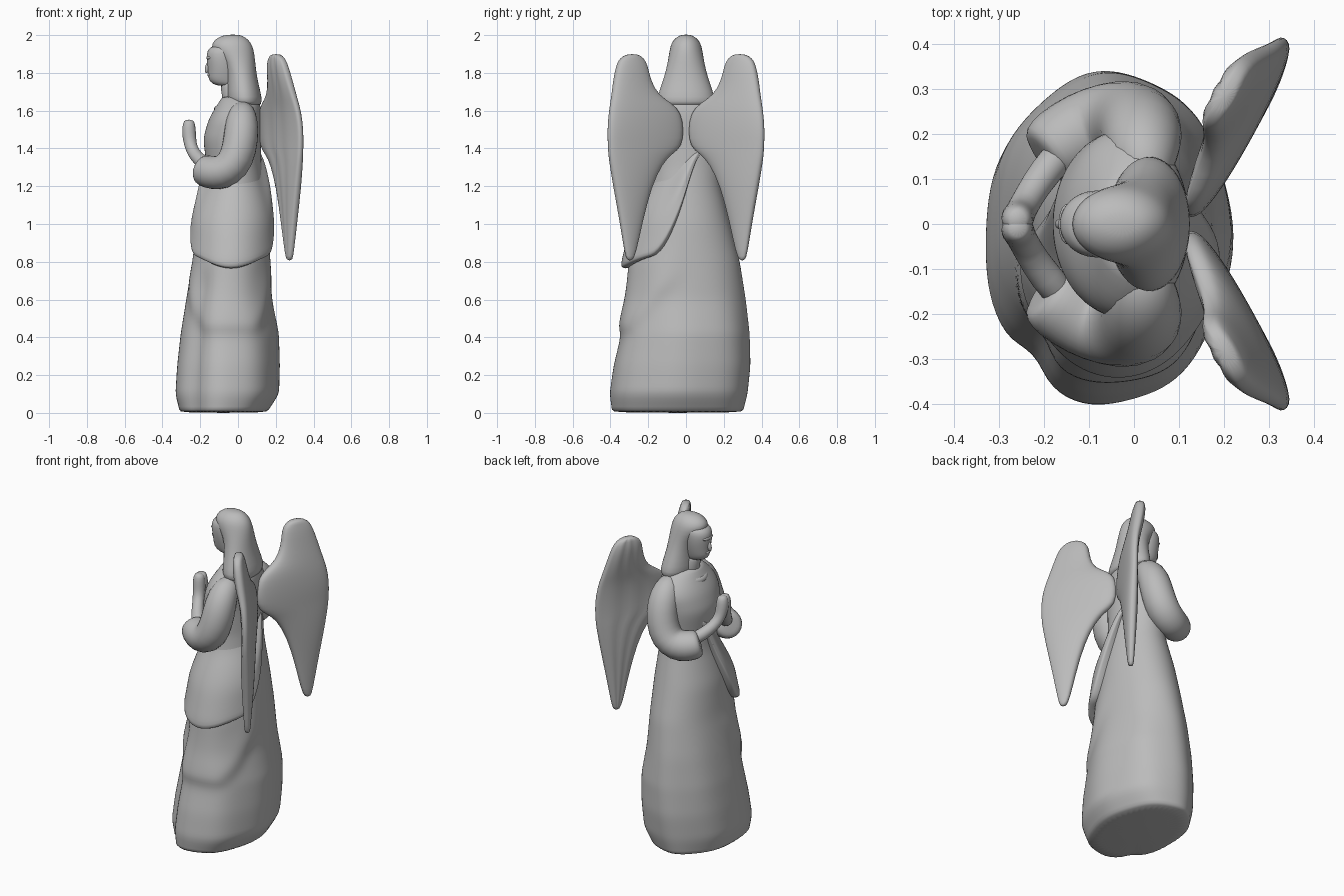
import bpy, bmesh, math
from mathutils import Vector

cube = bpy.data.objects.get("Cube")
if cube:
    bpy.data.objects.remove(cube, do_unlink=True)

stone = bpy.data.materials.new("grey_stone")
stone.use_nodes = True
GREY = (0.5, 0.5, 0.5, 1)
stone.diffuse_color = GREY
stone.node_tree.nodes["Principled BSDF"].inputs["Base Color"].default_value = GREY


def loft(name, rings):
    """Skin a list of equal-length closed rings, capping both ends."""
    bm = bmesh.new()
    loops = [[bm.verts.new(p) for p in ring] for ring in rings]
    n = len(loops[0])
    for lo, hi in zip(loops, loops[1:]):
        for i in range(n):
            j = (i + 1) % n
            bm.faces.new((lo[i], lo[j], hi[j], hi[i]))
    bm.faces.new(loops[0][::-1])
    bm.faces.new(loops[-1])
    bmesh.ops.recalc_face_normals(bm, faces=bm.faces)
    mesh = bpy.data.meshes.new(name)
    bm.to_mesh(mesh)
    bm.free()
    obj = bpy.data.objects.new(name, mesh)
    bpy.context.collection.objects.link(obj)
    mesh.materials.append(stone)
    for poly in mesh.polygons:
        poly.use_smooth = True
    mod = obj.modifiers.new("smooth", 'SUBSURF')
    mod.levels = mod.render_levels = 1


def tube(name, path, n=14):
    """Round tube through (x, y, z, radius) points."""
    pts = [Vector(p[:3]) for p in path]
    rings = []
    u = Vector((0, 1, 0))
    for i, p in enumerate(pts):
        t = (pts[min(i + 1, len(pts) - 1)] - pts[max(i - 1, 0)]).normalized()
        # carry the frame along so that the rings never twist
        if i == 0:
            u = t.orthogonal()
        u = (u - t * u.dot(t)).normalized()
        v = t.cross(u)
        rings.append([p + path[i][3] * (u * math.cos(a) + v * math.sin(a))
                      for a in (math.tau * k / n for k in range(n))])
    loft(name, rings)


def ball(name, centre, size, tilt=0):
    bpy.ops.mesh.primitive_uv_sphere_add(segments=24, ring_count=16, location=centre,
                                         rotation=(0, tilt, 0))
    obj = bpy.context.object
    obj.name = name
    obj.scale = size
    obj.data.materials.append(stone)
    bpy.ops.object.shade_smooth_by_angle(angle=math.radians(60))


def smooth(t):
    t = max(0, min(1, t))
    return t * t * (3 - 2 * t)


def sample(rows, z):
    """Interpolate a table of rows keyed by height."""
    for a, b in zip(rows, rows[1:]):
        if z <= b[0]:
            t = max(0, (z - a[0]) / (b[0] - a[0]))
            return [p + (q - p) * t for p, q in zip(a[1:], b[1:])]
    return rows[-1][1:]


# Gown and torso: height, min x, max x, min y, max y
BODY = [
    (0.00, -0.31, 0.15, -0.39, 0.30), (0.10, -0.335, 0.215, -0.405, 0.325),
    (0.25, -0.325, 0.22, -0.385, 0.34), (0.42, -0.305, 0.215, -0.345, 0.335),
    (0.60, -0.275, 0.18, -0.32, 0.315), (0.80, -0.24, 0.17, -0.305, 0.285),
    (1.00, -0.22, 0.16, -0.25, 0.235), (1.20, -0.17, 0.135, -0.19, 0.185),
    (1.30, -0.165, 0.125, -0.185, 0.185), (1.45, -0.185, 0.12, -0.205, 0.205),
    (1.56, -0.155, 0.125, -0.215, 0.215), (1.63, -0.11, 0.12, -0.17, 0.17),
    (1.68, -0.08, 0.10, -0.10, 0.10),
]
SEG = 48
ANGLES = [math.tau * i / SEG for i in range(SEG)]


def from_side(a):
    """Angle away from the draped -y side."""
    return abs((a + math.pi / 2 + math.pi) % math.tau - math.pi)


def body_point(z, a, grow=0):
    x0, x1, y0, y1 = sample(BODY, z)
    d = from_side(a)
    k = 1 + smooth((0.95 - z) / 0.6) * 0.012 * math.cos(7 * a + z * 2)
    # groove beside the front panel
    k -= smooth((0.8 - z) / 0.15) * 0.08 * math.exp(-((a - 4.0) / 0.15) ** 2)
    # soft swag of cloth with a sharper lower edge
    h = z - 0.46 - 0.3 * smooth((d - 0.4) / 1.3)
    swag = math.exp(-(h / (0.16 if h > 0 else 0.035)) ** 2)
    grow += 0.02 * swag * (1 - smooth((d - 0.9) / 0.8))
    return ((x0 + x1) / 2 + ((x1 - x0) / 2 * k + grow) * math.cos(a),
            (y0 + y1) / 2 + ((y1 - y0) / 2 * k + grow) * math.sin(a), z)


heights = [0, 0.015, 0.05] + [0.1 + 0.04 * i for i in range(39)] + [1.66, 1.68]
loft("gown", [[body_point(z, a) for a in ANGLES] for z in heights])

# Overskirt on the -y side, its rounded hem climbing towards the other side
rings = []
ROWS = 14
for r in range(ROWS + 3):
    t = min(r / ROWS, 1)
    tuck = (0, 0.02, 0.08)[max(0, r - ROWS)]
    ring = []
    for a in ANGLES:
        d = from_side(a)
        hem = 0.77 + 0.07 * smooth(d / 1.2) + 0.53 * smooth((d - 1.0) / 1.0)
        grow = 0.07 * smooth(t * 1.4) * (1 - smooth((d - 1.35) / 1.1)) - 0.03 - tuck
        ring.append(body_point(1.42 + (hem - 1.42) * t - tuck * 0.2, a, grow))
    rings.append(ring)
loft("overskirt", rings)

# Long hair: height, min x, max x, half width
HAIR = [
    (1.62, -0.03, 0.115, 0.13), (1.645, -0.06, 0.13, 0.158), (1.70, -0.06, 0.12, 0.145),
    (1.78, -0.06, 0.10, 0.115), (1.86, -0.08, 0.092, 0.096), (1.92, -0.14, 0.085, 0.088),
    (1.96, -0.14, 0.07, 0.078), (1.99, -0.105, 0.04, 0.052), (2.003, -0.06, 0.005, 0.02),
]
loft("hair", [[((f + b) / 2 + (b - f) / 2 * math.cos(a), w * math.sin(a), z)
               for a in ANGLES[::2]] for z, f, b, w in HAIR])

# Face: height, front x, half width
FACE = [
    (1.73, -0.095, 0.03), (1.74, -0.135, 0.045), (1.765, -0.158, 0.055), (1.80, -0.158, 0.064),
    (1.84, -0.163, 0.072), (1.88, -0.167, 0.076), (1.92, -0.166, 0.075), (1.95, -0.13, 0.06),
]
loft("face", [[(f / 2 + f / 2 * math.cos(a), w * math.sin(a), z)
               for a in ANGLES[::2]] for z, f, w in FACE])
ball("nose", (-0.16, 0, 1.83), (0.014, 0.013, 0.032), 0.25)
ball("brow", (-0.148, 0, 1.88), (0.02, 0.045, 0.014))
ball("lips", (-0.152, 0, 1.79), (0.01, 0.022, 0.01))
tube("neck", [(-0.01, 0, 1.6, 0.07), (-0.03, 0, 1.68, 0.055), (-0.05, 0, 1.78, 0.055)])
bpy.ops.mesh.primitive_torus_add(location=(-0.015, 0, 1.635), rotation=(0, -0.3, 0),
                                 major_segments=32, minor_segments=10,
                                 major_radius=0.095, minor_radius=0.022)
collar = bpy.context.object
collar.name = "collar"
collar.data.materials.append(stone)
bpy.ops.object.shade_smooth_by_angle(angle=math.radians(60))

# Wings: height, inner y, outer y
WING = [
    (0.805, 0.285, 0.312), (0.85, 0.265, 0.325), (1.00, 0.235, 0.348), (1.20, 0.185, 0.385),
    (1.32, 0.125, 0.405), (1.37, 0.075, 0.412), (1.41, 0.02, 0.415), (1.50, 0.012, 0.418),
    (1.59, 0.025, 0.41), (1.64, 0.075, 0.402), (1.68, 0.145, 0.395), (1.76, 0.19, 0.385),
    (1.84, 0.205, 0.37), (1.88, 0.225, 0.35), (1.90, 0.26, 0.31),
]


def wing(name, side):
    rings = []
    for z, inner, outer in WING:
        ring = []
        thick = 0.03 * smooth((z - 0.7) / 0.5) + 0.014
        thick *= 1 - 0.45 * smooth((z - 1.82) / 0.1)
        for a in ANGLES[::2]:
            c, s = math.cos(a), math.sin(a)
            y = (inner + outer) / 2 + (outer - inner) / 2 * c
            x = 0.11 + 0.54 * y - 0.065 * smooth((z - 1.5) / 0.4)
            # hollow front face with feather ripples, blunt rounded back
            hollow = 0.75 + 0.12 * math.cos(c * 11) if s > 0 else 1
            push = thick * math.copysign(abs(s) ** 0.65, s) * hollow
            ring.append((x - push * 0.9, side * (y + push * 0.4), z))
        rings.append(ring)
    loft(name, rings)


# Mirrored wings, sleeves, and forearms ending in praying hands
for side, label in ((1, "far"), (-1, "near")):
    wing(label + "_wing", side)
    tube(label + "_sleeve", [
        (0.03, side * 0.08, 1.62, 0.045), (0.02, side * 0.15, 1.585, 0.08),
        (0.02, side * 0.20, 1.51, 0.093), (0.01, side * 0.222, 1.40, 0.096),
        (-0.025, side * 0.227, 1.31, 0.098), (-0.085, side * 0.215, 1.27, 0.096),
        (-0.14, side * 0.19, 1.272, 0.092), (-0.185, side * 0.16, 1.283, 0.085),
        (-0.20, side * 0.148, 1.288, 0.07), (-0.203, side * 0.146, 1.289, 0.04)])
    tube(label + "_hand", [
        (-0.15, side * 0.17, 1.30, 0.04), (-0.20, side * 0.115, 1.335, 0.037),
        (-0.235, side * 0.06, 1.375, 0.034), (-0.253, side * 0.025, 1.42, 0.034),
        (-0.26, side * 0.012, 1.48, 0.039), (-0.26, side * 0.01, 1.535, 0.034),
        (-0.258, side * 0.01, 1.553, 0.02)])
